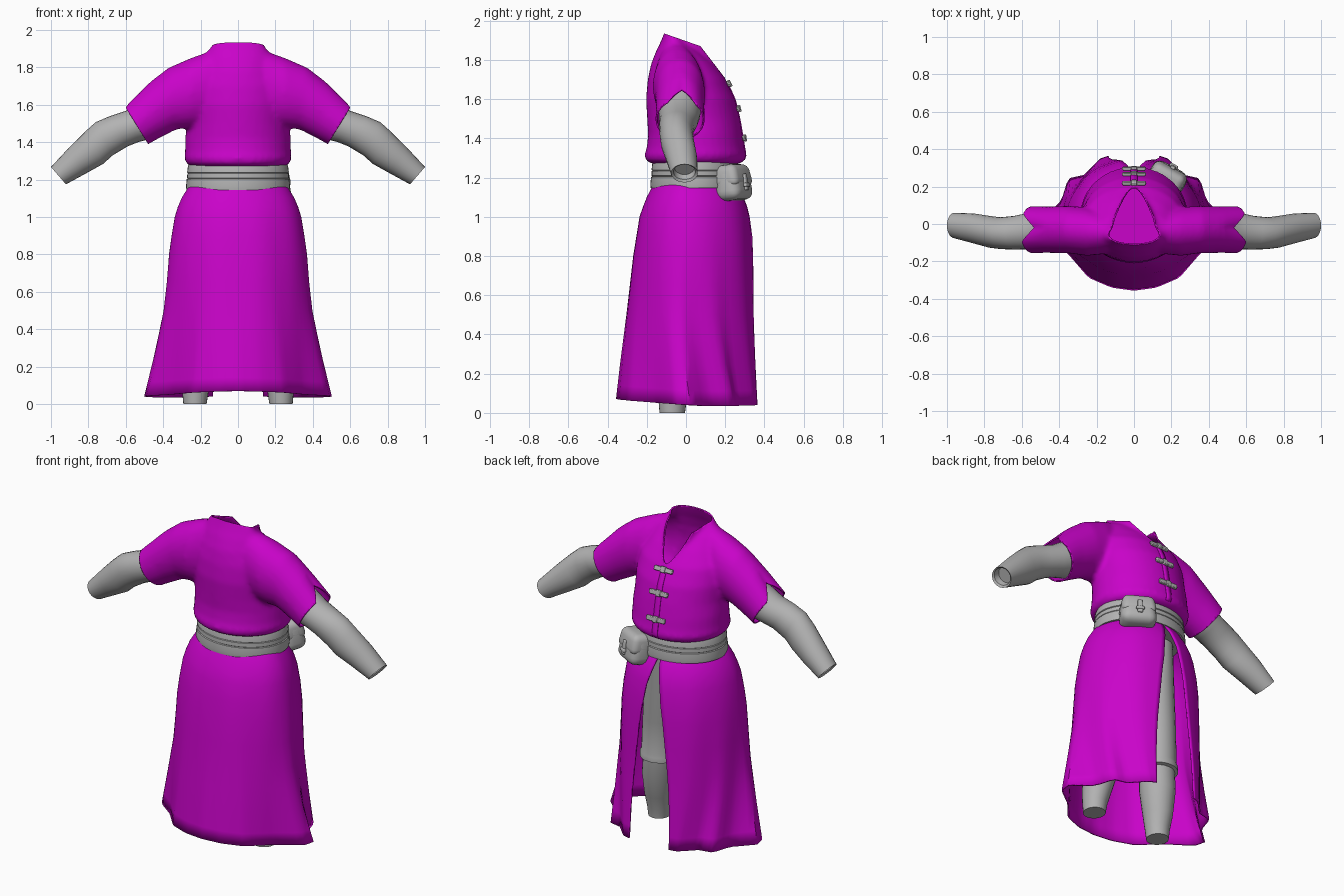
import bpy, bmesh, math
from mathutils import Vector
from mathutils.bvhtree import BVHTree

if "Cube" in bpy.data.objects:
    bpy.data.objects.remove(bpy.data.objects["Cube"])


def material(name, rgb):
    m = bpy.data.materials.new(name)
    m.diffuse_color = (*rgb, 1)
    m.use_nodes = True
    m.node_tree.nodes["Principled BSDF"].inputs["Base Color"].default_value = m.diffuse_color
    return m


PURPLE = material("purple cloth", (0.585, 0.001, 0.585))
GREY = material("plain grey", (0.45, 0.45, 0.45))


def make(name, bm, mat, angle=40):
    bmesh.ops.recalc_face_normals(bm, faces=bm.faces)
    me = bpy.data.meshes.new(name)
    bm.to_mesh(me)
    bm.free()
    ob = bpy.data.objects.new(name, me)
    bpy.context.collection.objects.link(ob)
    me.materials.append(mat)
    bpy.ops.object.select_all(action='DESELECT')
    ob.select_set(True)
    bpy.context.view_layer.objects.active = ob
    bpy.ops.object.shade_smooth_by_angle(angle=math.radians(angle))
    return ob


def modify(ob, kind, **settings):
    mod = ob.modifiers.new(kind.title(), kind)
    for key, value in settings.items():
        setattr(mod, key, value)
    return mod


def loft(bm, rings, closed=True, caps=True):
    rows = [[bm.verts.new(p) for p in ring] for ring in rings]
    n = len(rows[0])
    for a, b in zip(rows, rows[1:]):
        for i in range(n if closed else n - 1):
            j = (i + 1) % n
            bm.faces.new((a[i], a[j], b[j], b[i]))
    if caps:
        bm.faces.new(rows[0])
        bm.faces.new(rows[-1])


def oval(z, xr, back, front, n=40, cx=0):
    """Level ring whose back and front depths differ."""
    mid, ry = (back + front) / 2, (front - back) / 2
    return [(cx + xr * math.cos(a), mid + ry * math.sin(a), z)
            for a in (2 * math.pi * i / n for i in range(n))]


def limb(rows, side, n=24):
    """Rings for a sleeve or arm: top x, top z, bottom x, bottom z, centre y, half depth."""
    rings = []
    for tx, tz, bx, bz, cy, ry in rows:
        ring = []
        for i in range(n):
            a = 2 * math.pi * i / n
            k = (1 + math.cos(a)) / 2
            ring.append((side * (bx + (tx - bx) * k), cy + ry * math.sin(a), bz + (tz - bz) * k))
        rings.append(ring)
    return rings


# Blouse: torso, neck and sleeves fused into one cloth body
bm = bmesh.new()
loft(bm, [oval(*r) for r in (
    (1.268, .245, -.165, .265), (1.285, .275, -.205, .298), (1.315, .288, -.212, .308),
    (1.35, .283, -.20, .298), (1.42, .282, -.193, .288), (1.50, .275, -.198, .274),
    (1.60, .28, -.204, .25), (1.70, .27, -.195, .202), (1.78, .225, -.178, .142),
    (1.85, .195, -.15, .07), (1.89, .16, -.13, .01), (1.95, .12, -.105, -.03))])
neck = [(0, -.103), (.06, -.102), (.10, -.085), (.113, -.03), (.11, .03), (.082, .10), (.042, .16)]
outline = neck + [(0, .203)] + [(-x, y) for x, y in neck[:0:-1]]
loft(bm, [[(x, y - s, z) for x, y in outline] for z, s in ((1.6, .01), (1.8, .005), (2.02, 0))])
SLEEVE = ((.06, 1.88, .08, 1.52, -.06, .085), (.15, 1.888, .16, 1.49, -.05, .11),
          (.25, 1.852, .25, 1.478, -.04, .13), (.37, 1.80, .33, 1.468, -.03, .127),
          (.50, 1.70, .41, 1.427, -.03, .124), (.612, 1.60, .48, 1.39, -.03, .126),
          (.69, 1.53, .55, 1.33, -.03, .126))
for s in (1, -1):
    loft(bm, limb(SLEEVE, s))
blouse = make("blouse", bm, PURPLE)
modify(blouse, 'REMESH', mode='VOXEL', voxel_size=.014)
modify(blouse, 'SMOOTH', factor=.5, iterations=6)
evaluated = blouse.evaluated_get(bpy.context.evaluated_depsgraph_get())
bm = bmesh.new()
bm.from_mesh(evaluated.to_mesh())
blouse.modifiers.clear()


def cut(point, normal, keep=None):
    faces = [f for f in bm.faces if keep is None or keep(f.calc_center_median())]
    geom = faces + list({e for f in faces for e in f.edges}) + list({v for f in faces for v in f.verts})
    bmesh.ops.bisect_plane(bm, geom=geom, plane_co=point, plane_no=normal, clear_outer=True)


# Neckline sloping to a front point, then open cuffs with a notch along the top
cut((0, -.09, 1.927), (0, .35, 1), lambda c: c.z > 1.6 and abs(c.x) < .18)
cut((0, .075, 1.868), (0, 1.3, 1), lambda c: c.z > 1.6 and abs(c.x) < .2)
for s in (1, -1):
    axis = Vector((s * .21, 0, -.13)).normalized()
    corner = Vector((s * .608, 0, 1.597))
    cut(corner, axis, lambda c: c.x * s > .4)
    for v in bm.verts:
        depth = (corner - v.co).dot(axis)
        if v.co.x * s > .38 and depth < .2 and v.co.z > 1.48:
            notch = max(0, 1 - abs(v.co.y + .02) / .075)
            v.co -= axis * .09 * notch * max(0, 1 - depth / .2)
bmesh.ops.recalc_face_normals(bm, faces=bm.faces)
tree = BVHTree.FromBMesh(bm)
bm.to_mesh(blouse.data)
bm.free()
bpy.context.view_layer.objects.active = blouse
bpy.ops.object.shade_smooth_by_angle(angle=math.radians(50))
modify(blouse, 'SOLIDIFY', thickness=.008, offset=-1)


def chest(x, z):
    hit = tree.ray_cast(Vector((x, 2, z)), Vector((0, -1, 0)))[0]
    return hit.y if hit else .2


# Front overlap strip down the chest
bm = bmesh.new()
loft(bm, [[(x, chest(x, z) + .001, z) for x in (-.018, 0, .018)]
          for z in [1.29 + .02 * i for i in range(20)]], closed=False, caps=False)
modify(make("front_placket", bm, PURPLE), 'SOLIDIFY', thickness=.006, offset=0)

# Cloth toggles: two loops each side of a knot
for i, z in enumerate((1.40, 1.55, 1.675)):
    bm = bmesh.new()
    y = chest(0, z)
    tilt = math.atan2(chest(0, z - .03) - chest(0, z + .02), .05)
    for x, w, h, d in ((-.037, .048, .027, .018), (.037, .048, .027, .018), (0, .03, .036, .026),
                       (0, .128, .012, .013)):
        verts = bmesh.ops.create_cube(bm, size=1)['verts']
        bmesh.ops.scale(bm, vec=(w, d, h), verts=verts)
        bmesh.ops.translate(bm, vec=(x, .006, 0), verts=verts)
    ob = make("toggle_%d" % (i + 1), bm, GREY)
    ob.location, ob.rotation_euler = (0, y, z), (tilt, 0, 0)
    modify(ob, 'BEVEL', width=.004, segments=2)

# Long skirt, open at the front: z, half width, back, front, half gap, flare
SKIRT = ((1.18, .24, -.15, .235, .002, 0), (1.15, .266, -.168, .258, .008, 0),
         (1.10, .297, -.195, .288, .02, 0), (1.05, .318, -.215, .308, .032, 0),
         (1.0, .333, -.233, .322, .045, 0), (.9, .35, -.25, .338, .06, 0),
         (.8, .36, -.263, .345, .075, .04), (.65, .364, -.275, .35, .09, .11),
         (.5, .366, -.285, .352, .105, .23), (.38, .37, -.29, .354, .115, .40),
         (.25, .37, -.295, .356, .125, .62), (.12, .37, -.295, .357, .13, .86), (.045, .37, -.3, .358, .135, 1))
# Hem corners: angle from the front, x, y
HEM = ((0, .135, .36), (25, .18, .345), (45, .265, .258), (60, .348, .24), (75, .385, .12), (90, .497, .02),
       (100, .483, -.05), (118, .355, -.15), (147, .24, -.283), (165, .12, -.335), (180, 0, -.352))


def hem(deg):
    for (a, ax, ay), (b, bx, by) in zip(HEM, HEM[1:]):
        if deg <= b + 1e-6:
            k = (deg - a) / (b - a)
            return ax + (bx - ax) * k, ay + (by - ay) * k


bm = bmesh.new()
rings = []
for z, xr, back, front, gap, flare in SKIRT:
    start = math.asin(gap / xr)
    ring = []
    for i in range(-40, 41):
        u = 1 - abs(i) / 40
        a = start + (math.pi - start) * u
        side = 1 if i < 0 else -1
        c = math.cos(a)
        fold = 1 + .01 * min(1, (1.18 - z) * 3) * math.cos(9 * a) * abs(c)
        x, y = xr * math.sin(a) * fold, (front if c > 0 else -back) * c * fold
        hx, hy = hem(180 * u)
        lift = (.025 * max(0, -c) - .01 * math.sin(a)) * flare
        ring.append((side * (x + (hx - x) * flare), y + (hy - y) * flare, z + lift))
    rings.append(ring)
loft(bm, rings, closed=False, caps=False)
modify(make("skirt", bm, PURPLE, 50), 'SOLIDIFY', thickness=.01, offset=0)

# Belt with a narrow middle cord
bm = bmesh.new()
loft(bm, [oval(z, .268 + d, -.172 - d, .264 + d, 48) for z, d in (
    (1.148, -.02), (1.146, .008), (1.165, .010), (1.203, .006), (1.206, .0), (1.209, .004),
    (1.232, .003), (1.235, -.001), (1.238, .004), (1.27, .0), (1.28, -.004), (1.28, -.012), (1.25, -.04))])
make("belt", bm, GREY)


# Belt pouch with flap and fastener
def pouch_part(name, size, offset, bevel):
    bm = bmesh.new()
    bmesh.ops.create_cube(bm, size=1)
    bmesh.ops.scale(bm, vec=size, verts=bm.verts)
    for v in bm.verts:
        if v.co.z > 0:
            v.co.x *= .88
            v.co.y *= .8
    bmesh.ops.bevel(bm, geom=bm.edges[:], offset=bevel, segments=4, profile=.5, affect='EDGES')
    bmesh.ops.translate(bm, vec=offset, verts=bm.verts)
    ob = make(name, bm, GREY)
    ob.location, ob.rotation_euler = (.175, .241, 1.174), (.12, 0, -.5)


pouch_part("pouch", (.212, .148, .18), (0, 0, -.002), .05)
pouch_part("pouch_flap", (.205, .148, .115), (0, 0, .034), .035)
pouch_part("pouch_strap", (.03, .022, .085), (0, .07, -.005), .007)
pouch_part("pouch_toggle", (.05, .022, .02), (0, .076, -.02), .007)

# Arms ending in hollow wrists
ARM = ((.42, 1.72, .37, 1.462, -.03, .112), (.50, 1.63, .44, 1.425, -.032, .106),
       (.60, 1.568, .53, 1.402, -.038, .098), (.69, 1.538, .59, 1.378, -.047, .09),
       (.76, 1.508, .67, 1.33, -.049, .085), (.82, 1.455, .72, 1.285, -.042, .085),
       (.90, 1.375, .81, 1.235, -.024, .08), (1.0, 1.268, .92, 1.175, -.008, .068),
       (.99, 1.266, .92, 1.19, -.008, .056), (.96, 1.285, .895, 1.215, -.008, .05))
# Trousers then bare shins: z, centre x, radius, back, front
LEG = ((1.15, .115, .11, -.13, .15), (.9, .135, .118, -.14, .13), (.65, .165, .112, -.14, .11),
       (.44, .185, .112, -.14, .09), (.425, .187, .118, -.145, .095), (.395, .188, .118, -.145, .095),
       (.39, .19, .1, -.13, .075), (.28, .205, .1, -.145, .065), (.14, .222, .082, -.145, .03),
       (.06, .228, .07, -.14, .003), (0, .23, .062, -.135, -.005))
for s, side in ((1, "right"), (-1, "left")):
    bm = bmesh.new()
    loft(bm, limb(ARM, s))
    make(side + "_arm", bm, GREY)
    bm = bmesh.new()
    loft(bm, [oval(z, r, b, f, 24, s * x) for z, x, r, b, f in LEG])
    make(side + "_leg", bm, GREY)
